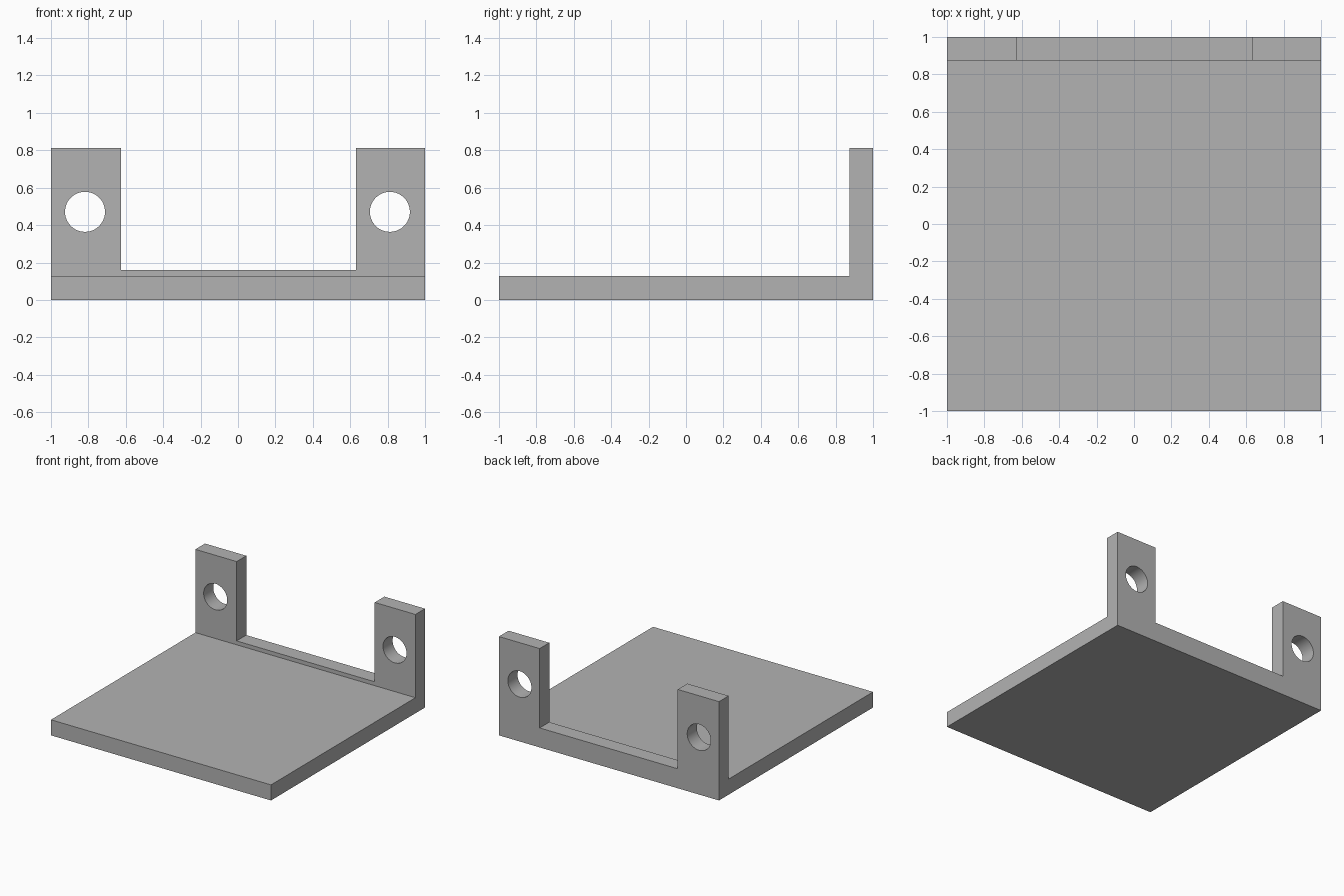
import bpy, bmesh, math
from mathutils import Matrix, Vector

if "Cube" in bpy.data.objects:
    bpy.data.objects.remove(bpy.data.objects["Cube"])


def prism(name, points, offset):
    """Closed solid from a planar profile pushed along an offset."""
    bm = bmesh.new()
    face = bm.faces.new([bm.verts.new(p) for p in points])
    ext = bmesh.ops.extrude_face_region(bm, geom=[face], use_keep_orig=True)
    moved = [v for v in ext["geom"] if isinstance(v, bmesh.types.BMVert)]
    bmesh.ops.translate(bm, verts=moved, vec=Vector(offset))
    bmesh.ops.recalc_face_normals(bm, faces=bm.faces)
    return finish(name, bm)


def finish(name, bm):
    mesh = bpy.data.meshes.new(name)
    bm.to_mesh(mesh)
    bm.free()
    obj = bpy.data.objects.new(name, mesh)
    bpy.context.collection.objects.link(obj)
    return obj


def cut(target, cutter):
    cutter.hide_render = True
    cutter.display_type = 'WIRE'
    mod = target.modifiers.new(cutter.name, 'BOOLEAN')
    mod.operation = 'DIFFERENCE'
    mod.solver = 'EXACT'
    mod.object = cutter
    bpy.context.view_layer.objects.active = target
    bpy.ops.object.modifier_apply(modifier=mod.name)
    bpy.data.objects.remove(cutter)


grey = bpy.data.materials.new("plain grey")
grey.diffuse_color = (0.45, 0.45, 0.45, 1)
grey.use_nodes = True
grey.node_tree.nodes["Principled BSDF"].inputs["Base Color"].default_value = grey.diffuse_color

# Base plate with upright back wall: L profile across the full width
side = [(-1, 0), (1, 0), (1, 0.812), (0.875, 0.812), (0.875, 0.128), (-1, 0.128)]
bracket = prism("mounting_bracket", [(-1, y, z) for y, z in side], (2, 0, 0))
bracket.data.materials.append(grey)

# Wide notch leaves two tabs joined by a low lip
notch = [(-0.625, 0.16), (0.63, 0.16), (0.63, 1), (-0.625, 1)]
cut(bracket, prism("notch_cutter", [(x, 0.7, z) for x, z in notch], (0, 0.5, 0)))

# Round bolt hole through each tab
for x in (-0.818, 0.812):
    bm = bmesh.new()
    bmesh.ops.create_cone(
        bm, cap_ends=True, segments=48, radius1=0.107, radius2=0.107, depth=0.5,
        matrix=Matrix.Translation((x, 0.94, 0.471)) @ Matrix.Rotation(math.pi / 2, 4, 'X'))
    cut(bracket, finish("hole_cutter", bm))

# Smooth hole walls, sharp plate edges
bpy.ops.object.select_all(action='DESELECT')
bracket.select_set(True)
bpy.context.view_layer.objects.active = bracket
bpy.ops.object.shade_smooth_by_angle(angle=math.radians(30))
